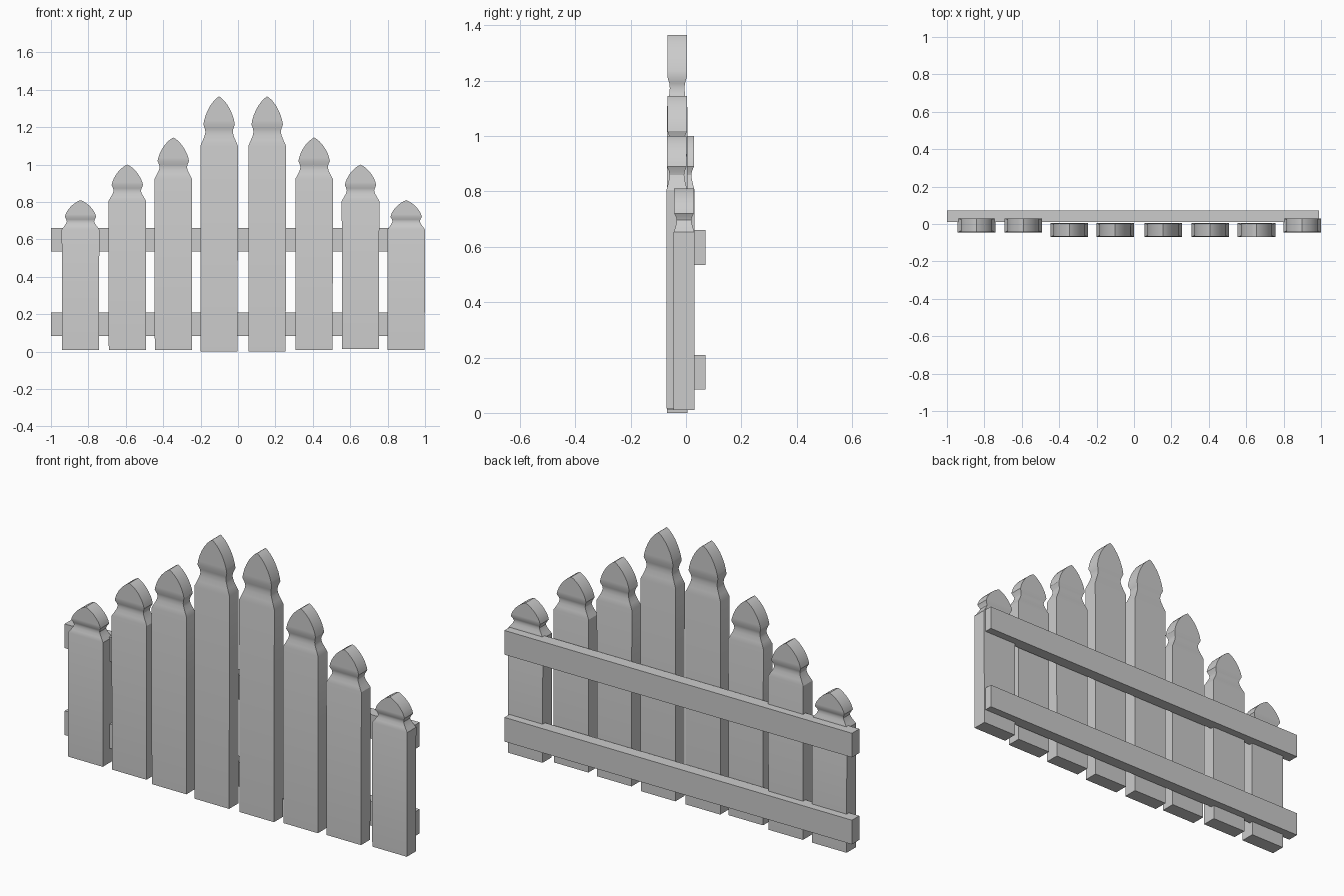
import bpy, bmesh
from math import radians

if "Cube" in bpy.data.objects:
    bpy.data.objects.remove(bpy.data.objects["Cube"])

# Picket cross-sections: height fraction, half width, half thickness
ROWS = [(0, .099, .0375), (.806, .1005, .0375), (.827, .088, .032),
        (.845, .078, .028), (.86, .073, .0265), (.873, .076, .0285),
        (.89, .084, .0355), (.906, .080, .0355), (.925, .0725, .0355),
        (.945, .061, .0355), (.965, .046, .0355), (.983, .027, .0355),
        (.993, .013, .0355), (1, 0, .0355)]


def add_object(name, bm):
    bmesh.ops.remove_doubles(bm, verts=bm.verts, dist=1e-5)
    bmesh.ops.recalc_face_normals(bm, faces=bm.faces)
    mesh = bpy.data.meshes.new(name)
    bm.to_mesh(mesh)
    bm.free()
    obj = bpy.data.objects.new(name, mesh)
    bpy.context.collection.objects.link(obj)
    return obj


def picket(name, x, y, base, top):
    bm = bmesh.new()
    rings = []
    for f, w, t in ROWS:
        z = max(base, f * top)
        rings.append([bm.verts.new((x + sx * w, y + sy * t, z))
                      for sx, sy in ((-1, -1), (1, -1), (1, 1), (-1, 1))])
    bm.faces.new(rings[0])
    for a, b in zip(rings, rings[1:]):
        for i in range(4):
            j = (i + 1) % 4
            bm.faces.new((a[i], a[j], b[j], b[i]))
    obj = add_object(name, bm)
    bpy.ops.object.select_all(action='DESELECT')
    obj.select_set(True)
    bpy.context.view_layer.objects.active = obj
    bpy.ops.object.shade_smooth_by_angle(angle=radians(30))


def rail(name, z0, z1):
    bm = bmesh.new()
    bmesh.ops.create_cube(bm, size=1)
    bmesh.ops.scale(bm, vec=(1.99, .06, z1 - z0), verts=bm.verts)
    bmesh.ops.translate(bm, vec=(-.005, .041, (z0 + z1) / 2), verts=bm.verts)
    add_object(name, bm)


# Pickets: centre x, centre y, base, top
PICKETS = [(-.842, -.007, .01, .81), (-.592, -.007, .01, 1.0),
           (-.346, -.032, .01, 1.145), (-.101, -.032, 0, 1.365),
           (.156, -.032, 0, 1.365), (.407, -.032, .01, 1.145),
           (.655, -.033, .015, 1.0), (.899, -.007, .01, .81)]
for i, p in enumerate(PICKETS):
    picket(f"picket_{i + 1}", *p)

# Two horizontal rails behind the pickets
rail("lower_rail", .085, .21)
rail("upper_rail", .535, .66)
